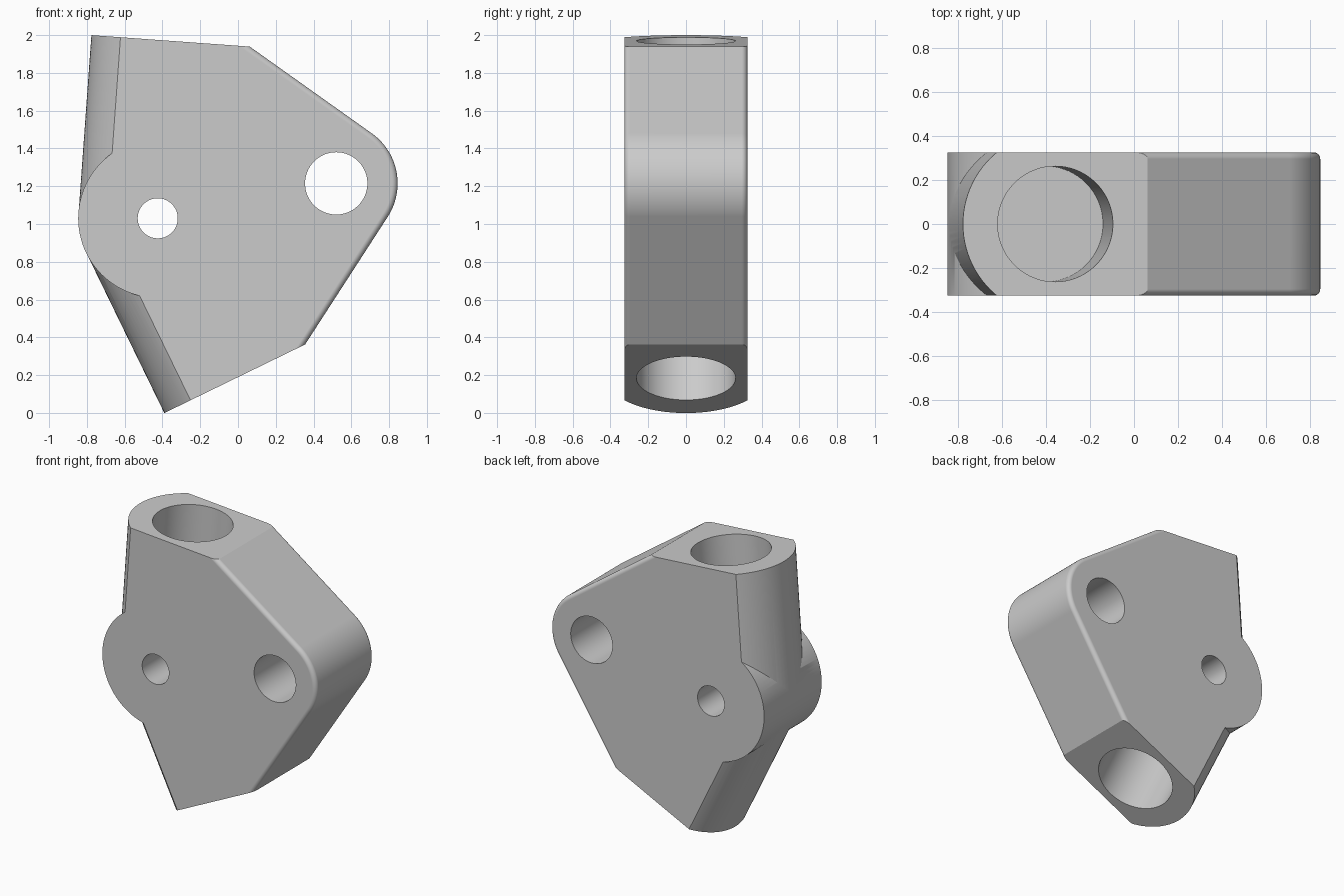
import bpy, bmesh
from math import sin, cos, radians
from mathutils import Vector

if "Cube" in bpy.data.objects:
    bpy.data.objects.remove(bpy.data.objects["Cube"])

HALF = 0.325                       # half thickness of the block
RAD = 0.42                         # outer radius of boss and sockets
HUB = Vector((-0.425, 0, 1.03))    # both socket axes cross here
EYE = Vector((0.52, 0, 1.215))     # centre of the rounded nose
REACH = 0.942                      # hub to socket mouth
UP = Vector((0.072, 0, 0.997)).normalized()
DOWN = Vector((0.438, 0, -0.899)).normalized()
Y = Vector((0, 1, 0))

grey = bpy.data.materials.new("plain grey")
grey.use_nodes = True
grey.diffuse_color = (0.6, 0.6, 0.6, 1)
grey.node_tree.nodes["Principled BSDF"].inputs["Base Color"].default_value = (0.6, 0.6, 0.6, 1)


def make_object(name, bm):
    bmesh.ops.recalc_face_normals(bm, faces=bm.faces)
    mesh = bpy.data.meshes.new(name)
    bm.to_mesh(mesh)
    bm.free()
    mesh.materials.append(grey)
    obj = bpy.data.objects.new(name, mesh)
    bpy.context.collection.objects.link(obj)
    return obj


def rod(name, start, end, radius):
    """Cylinder between two points."""
    bm = bmesh.new()
    axis = end - start
    bmesh.ops.create_cone(bm, cap_ends=True, segments=96, radius1=radius,
                          radius2=radius, depth=axis.length)
    bm.transform(axis.to_track_quat('Z', 'Y').to_matrix().to_4x4())
    bmesh.ops.translate(bm, verts=bm.verts, vec=(start + end) / 2)
    return make_object(name, bm)


def slab(points, half):
    """Outline in the xz plane, extruded along y."""
    bm = bmesh.new()
    face = bm.faces.new([bm.verts.new((p.x, -half, p.z)) for p in points])
    ext = bmesh.ops.extrude_face_region(bm, geom=[face])
    new = [v for v in ext["geom"] if isinstance(v, bmesh.types.BMVert)]
    bmesh.ops.translate(bm, verts=new, vec=(0, 2 * half, 0))
    return bm


def combine(target, other, operation):
    mod = target.modifiers.new("join", 'BOOLEAN')
    mod.operation, mod.solver, mod.object = operation, 'EXACT', other
    bpy.context.view_layer.objects.active = target
    bpy.ops.object.modifier_apply(modifier=mod.name)
    bpy.data.objects.remove(other)


# Core web between the two socket axes, oversized to the right
corner = Vector((2, 0, 0))
body = make_object("clamp_block", slab(
    [HUB, HUB + DOWN * 1.3, HUB + DOWN * 1.3 + corner,
     HUB + UP * 1.3 + corner, HUB + UP * 1.3], 0.4))

# Rounded socket backs and the pivot boss
for axis in (UP, DOWN):
    combine(body, rod("socket_back", HUB, HUB + axis * 1.2, RAD), 'UNION')
combine(body, rod("pivot_boss", HUB - Y * 0.38, HUB + Y * 0.38, RAD + 0.001), 'UNION')

# Envelope: rounded nose with softened rims, trimmed square to each socket
first, last, nose = radians(54.6), radians(-32.9), 0.325


def nose_point(angle, slide=0):
    return EYE + Vector((nose * cos(angle) - slide * sin(angle), 0,
                         nose * sin(angle) + slide * cos(angle)))


outline = [Vector((-1.5, 0, 3)), nose_point(first, 1.2)]
outline += [nose_point(first + (last - first) * i / 40) for i in range(41)]
outline += [nose_point(last, -1.2), Vector((-1.5, 0, -1))]
bm = slab(outline, HALF)
rims = []
for e in bm.edges:
    a, b = (v.co for v in e.verts)
    if abs(a.y - b.y) < 0.01 and min(a.x, b.x) > -0.8 and max(a.x, b.x) > 0.5:
        rims.append(e)
bmesh.ops.bevel(bm, geom=rims, offset=0.03, segments=6, profile=0.5, affect='EDGES')
for axis in (UP, DOWN):
    bmesh.ops.bisect_plane(bm, geom=bm.verts[:] + bm.edges[:] + bm.faces[:],
                           plane_co=HUB + axis * REACH, plane_no=axis, clear_outer=True)
    bmesh.ops.holes_fill(bm, edges=[e for e in bm.edges if e.is_boundary], sides=0)
combine(body, make_object("envelope", bm), 'INTERSECT')

# Blind sockets, pivot hole and nose hole
for axis in (UP, DOWN):
    combine(body, rod("socket_cut", HUB + axis * 0.32, HUB + axis * 1.3, 0.262), 'DIFFERENCE')
for centre, radius in ((HUB, 0.106), (EYE, 0.165)):
    combine(body, rod("hole_cut", centre - Y, centre + Y, radius), 'DIFFERENCE')

# Smooth curves, sharp corners
body.data.materials.clear()
body.data.materials.append(grey)
for poly in body.data.polygons:
    poly.material_index = 0
bpy.ops.object.select_all(action='DESELECT')
body.select_set(True)
bpy.context.view_layer.objects.active = body
bpy.ops.object.shade_smooth_by_angle(angle=radians(25))
weights = body.modifiers.new("even_shading", 'WEIGHTED_NORMAL')
weights.keep_sharp = True
